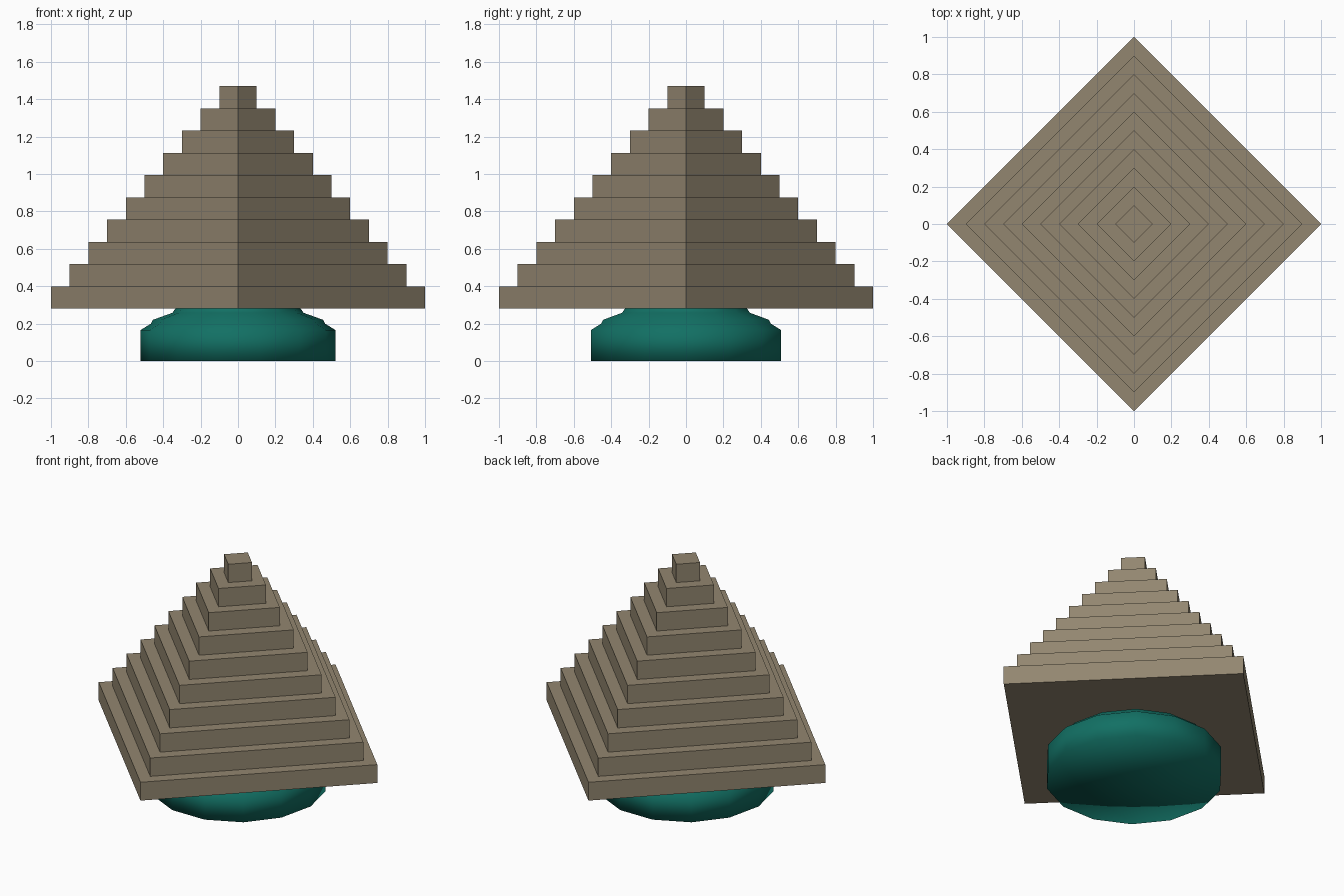
import bpy
import bmesh
import math

cube = bpy.data.objects.get("Cube")
if cube:
    bpy.data.objects.remove(cube, do_unlink=True)


def make_material(name, rgb):
    mat = bpy.data.materials.new(name)
    mat.use_nodes = True
    color = (*rgb, 1.0)
    mat.diffuse_color = color
    mat.node_tree.nodes["Principled BSDF"].inputs["Base Color"].default_value = color
    return mat


def lathe(name, profile, sides, mat, smooth=False):
    """Turn (radius, height) points about z, with fan caps at both ends."""
    bm = bmesh.new()
    rings = []
    for r, z in profile:
        angles = [math.tau * i / sides for i in range(sides)]
        rings.append([bm.verts.new((r * math.cos(a), r * math.sin(a), z)) for a in angles])
    bottom = bm.verts.new((0, 0, profile[0][1]))
    top = bm.verts.new((0, 0, profile[-1][1]))
    for i in range(sides):
        j = (i + 1) % sides
        for low, high in zip(rings, rings[1:]):
            bm.faces.new((low[i], low[j], high[j], high[i]))
        bm.faces.new((bottom, rings[0][j], rings[0][i]))
        bm.faces.new((top, rings[-1][i], rings[-1][j]))
    if not smooth:
        # Merge the fans of flat-sided parts into single faces
        bmesh.ops.dissolve_verts(bm, verts=[bottom, top])
    bmesh.ops.recalc_face_normals(bm, faces=bm.faces)
    for face in bm.faces:
        face.smooth = smooth
    mesh = bpy.data.meshes.new(name)
    bm.to_mesh(mesh)
    bm.free()
    mesh.materials.append(mat)
    obj = bpy.data.objects.new(name, mesh)
    bpy.context.collection.objects.link(obj)
    return obj


stone = make_material("warm stone", (0.29, 0.24, 0.162))
teal = make_material("dark teal", (0.006, 0.162, 0.127))

# Rounded foot under the pyramid
foot_profile = [(0.522, 0), (0.522, 0.165), (0.465, 0.2), (0.455, 0.22),
                (0.35, 0.258), (0.335, 0.28), (0.33, 0.3)]
lathe("round_foot", foot_profile, 14, teal, smooth=True)

# Ten square tiers, corners on the axes, each narrower than the one below
TIERS, BASE_Z, STEP = 10, 0.28, 0.119
for n in range(TIERS):
    radius = 1 - n / TIERS
    z = BASE_Z + n * STEP
    lathe(f"pyramid_tier_{n + 1}", [(radius, z), (radius, z + STEP)], 4, stone)
